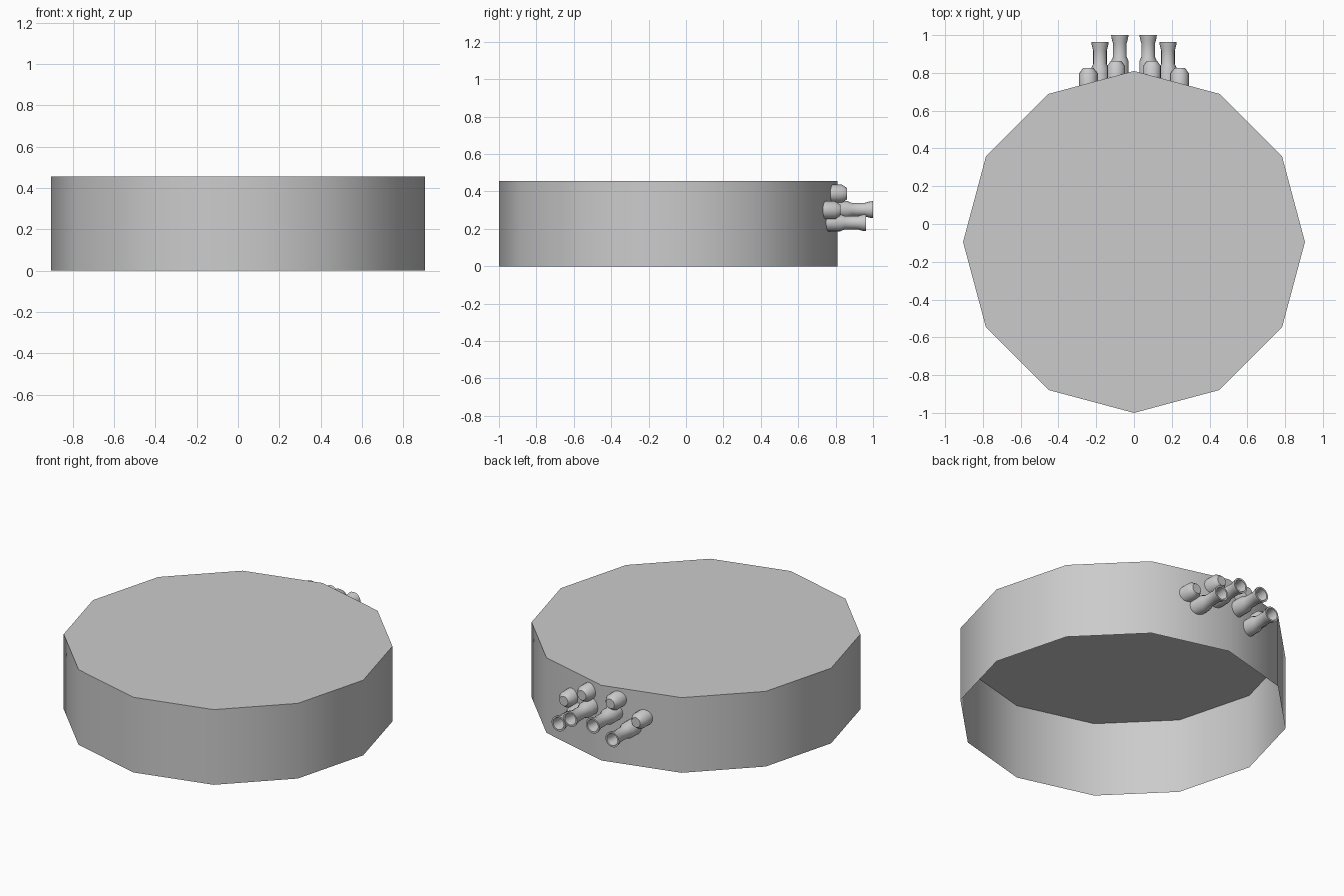
import bpy, bmesh, math
from mathutils import Matrix, Vector

cube = bpy.data.objects.get("Cube")
if cube:
    bpy.data.objects.remove(cube, do_unlink=True)

grey = bpy.data.materials.new("light_grey")
grey.use_nodes = True
colour = (0.6, 0.6, 0.6, 1)
grey.diffuse_color = colour
grey.node_tree.nodes["Principled BSDF"].inputs["Base Color"].default_value = colour


def finish(bm, name, angle):
    mesh = bpy.data.meshes.new(name)
    bm.to_mesh(mesh)
    bm.free()
    mesh.materials.append(grey)
    obj = bpy.data.objects.new(name, mesh)
    bpy.context.collection.objects.link(obj)
    bpy.ops.object.select_all(action='DESELECT')
    obj.select_set(True)
    bpy.context.view_layer.objects.active = obj
    bpy.ops.object.shade_smooth_by_angle(angle=math.radians(angle))
    return obj


def turned_part(name, x, z, profile, sides=16):
    """Lathe a (y, radius) profile about an axis along y."""
    bm = bmesh.new()
    rings = []
    for y, r in profile:
        rings.append([bm.verts.new((x + r * math.cos(a), y, z + r * math.sin(a)))
                      for a in (math.tau * i / sides for i in range(sides))])
    for a, b in zip(rings, rings[1:]):
        for i in range(sides):
            j = (i + 1) % sides
            bm.faces.new((a[i], b[i], b[j], a[j]))
    bm.faces.new(rings[0])
    bm.faces.new(rings[-1][::-1])
    return finish(bm, name, 35)


# Twelve-sided drum shell, closed on top and open underneath
RADIUS, HEIGHT, CENTRE_Y = 0.905, 0.455, -0.095
bm = bmesh.new()
bmesh.ops.create_cone(bm, cap_ends=True, segments=12, radius1=RADIUS, radius2=RADIUS,
                      depth=HEIGHT, matrix=Matrix.Translation((0, CENTRE_Y, HEIGHT / 2)))
bm.faces.ensure_lookup_table()
bottom = [f for f in bm.faces if f.normal.z < -0.9]
bmesh.ops.delete(bm, geom=bottom, context='FACES_ONLY')
finish(bm, "drum_shell", 40)


# Flared hollow nozzle: collar, narrow neck, flared lip, inner bore
def nozzle(name, x, z, tip):
    turned_part(name, x, z, [
        (tip - 0.24, 0.047), (tip - 0.14, 0.047), (tip - 0.115, 0.036),
        (tip - 0.045, 0.036), (tip - 0.02, 0.043), (tip, 0.046),
        (tip, 0.036), (tip - 0.03, 0.03), (tip - 0.07, 0.028)])


# Short plug with a chamfered flat end
def plug(name, x, z, tip):
    turned_part(name, x, z, [
        (tip - 0.12, 0.048), (tip - 0.027, 0.048), (tip, 0.029)])


# Mirrored cluster on the back wall
for side, sign in (("left", 1), ("right", -1)):
    nozzle(f"inner_nozzle_{side}", sign * 0.075, 0.303, 1.0)
    nozzle(f"outer_nozzle_{side}", sign * 0.18, 0.233, 0.963)
    plug(f"inner_plug_{side}", sign * 0.095, 0.388, 0.862)
    plug(f"outer_plug_{side}", sign * 0.242, 0.3, 0.825)
